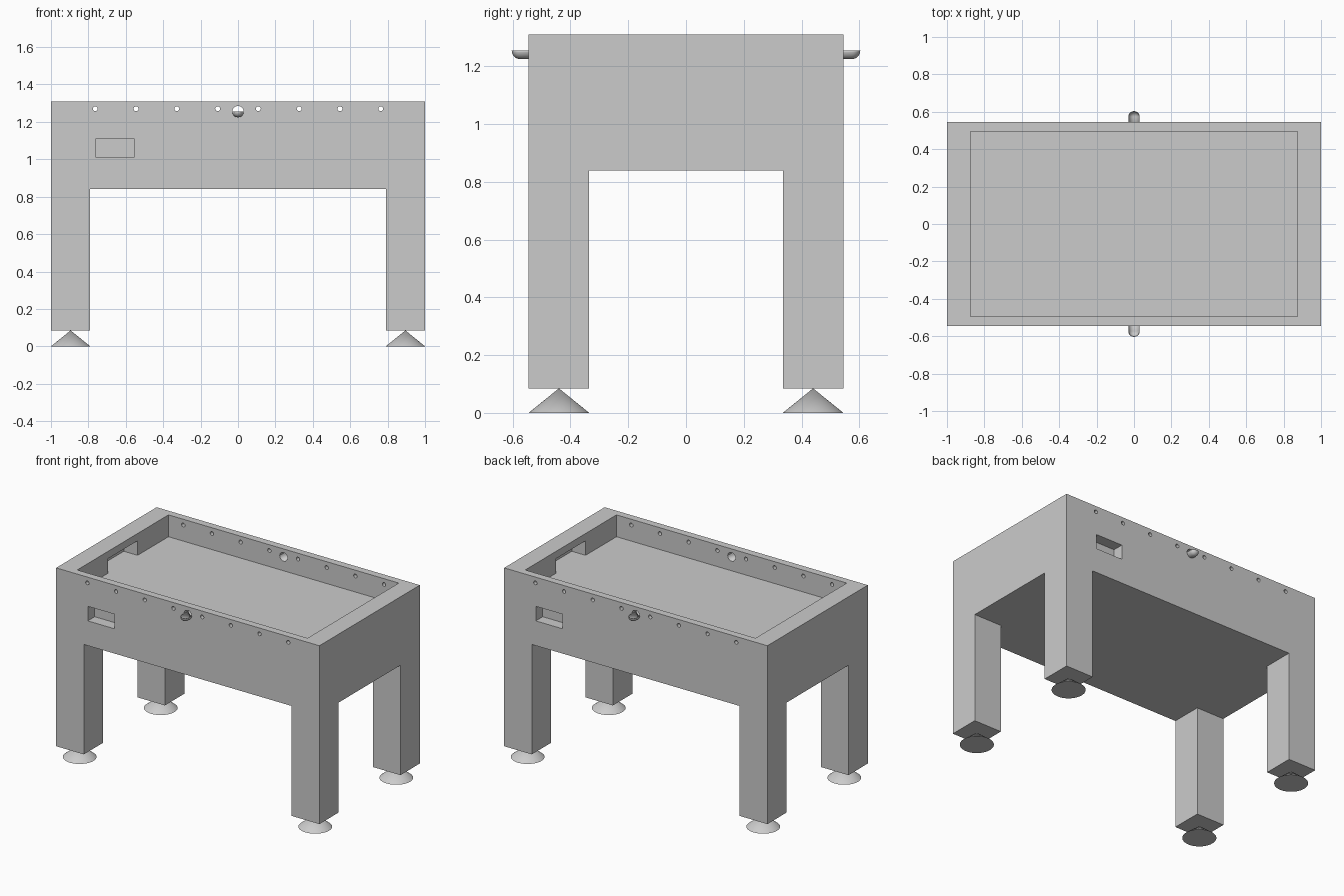
import bpy, bmesh
from math import pi, sin, cos

if "Cube" in bpy.data.objects:
    bpy.data.objects.remove(bpy.data.objects["Cube"])


def box(name, x0, x1, y0, y1, z0, z1):
    bpy.ops.mesh.primitive_cube_add(size=1, location=((x0 + x1) / 2, (y0 + y1) / 2, (z0 + z1) / 2))
    ob = bpy.context.object
    ob.name = name
    ob.scale = (x1 - x0, y1 - y0, z1 - z0)
    bpy.ops.object.transform_apply(location=False, rotation=False, scale=True)
    return ob


def rod(name, x, z, r, n):
    bpy.ops.mesh.primitive_cylinder_add(vertices=n, radius=r, depth=1.4, location=(x, 0, z),
                                        rotation=(pi / 2, 0, 0))
    ob = bpy.context.object
    ob.name = name
    return ob


def cut(target, cutter):
    cutter.hide_render = True
    m = target.modifiers.new("cut", 'BOOLEAN')
    m.operation = 'DIFFERENCE'
    m.solver = 'EXACT'
    m.object = cutter
    bpy.context.view_layer.objects.active = target
    bpy.ops.object.modifier_apply(modifier=m.name)
    bpy.data.objects.remove(cutter)


# cabinet with four square legs
table = box("table_cabinet", -1, 1, -0.545, 0.545, 0.085, 1.31)
cut(table, box("leg_gap_front", -0.79, 0.79, -0.7, 0.7, 0, 0.84))
cut(table, box("leg_gap_side", -1.2, 1.2, -0.335, 0.335, 0, 0.84))

# playing field recess and the goals at both ends
cut(table, box("field_recess", -0.875, 0.875, -0.495, 0.495, 1.16, 1.5))
cut(table, box("goal_cutter", -0.98, 0.98, -0.16, 0.16, 1.16, 1.26))

# ball return pockets, one at the front and one at the back
cut(table, box("pocket_front", -0.76, -0.555, -0.7, -0.47, 1.01, 1.11))
cut(table, box("pocket_back", 0.555, 0.76, 0.47, 0.7, 1.01, 1.11))

# rod holes and serving hole through both long walls
for i in range(8):
    cut(table, rod("rod_hole", (i - 3.5) * 0.218, 1.27, 0.013, 16))
cut(table, rod("serve_hole", 0, 1.255, 0.03, 32))


# serving cups: open half pipe ending in a quarter sphere
def cup(name, side):
    n, r = 16, 0.0295
    rings = [(0.495, r), (0.573, r)]
    rings += [(0.573 + r * sin(k * pi / 16), r * cos(k * pi / 16)) for k in range(1, 9)]
    bm = bmesh.new()
    rows = [[bm.verts.new((rad * cos(pi + pi * j / n), side * y, 1.255 + rad * sin(pi + pi * j / n)))
             for j in range(n + 1)] for y, rad in rings]
    for a, b in zip(rows, rows[1:]):
        for j in range(n):
            bm.faces.new((a[j], a[j + 1], b[j + 1], b[j]))
    bmesh.ops.remove_doubles(bm, verts=bm.verts, dist=0.0001)
    bmesh.ops.recalc_face_normals(bm, faces=bm.faces)
    me = bpy.data.meshes.new(name)
    bm.to_mesh(me)
    bm.free()
    ob = bpy.data.objects.new(name, me)
    bpy.context.collection.objects.link(ob)
    s = ob.modifiers.new("thickness", 'SOLIDIFY')
    s.thickness = 0.002
    s.offset = 0
    me.shade_smooth()


cup("serving_cup_front", -1)
cup("serving_cup_back", 1)

# cone feet under the legs
for sx in (-1, 1):
    for sy in (-1, 1):
        bpy.ops.mesh.primitive_cone_add(vertices=48, radius1=0.105, radius2=0, depth=0.085,
                                        location=(sx * 0.895, sy * 0.44, 0.0425))
        foot = bpy.context.object
        foot.name = ("left" if sx < 0 else "right") + ("_front" if sy < 0 else "_back") + "_foot"
        bpy.ops.object.shade_smooth_by_angle()
